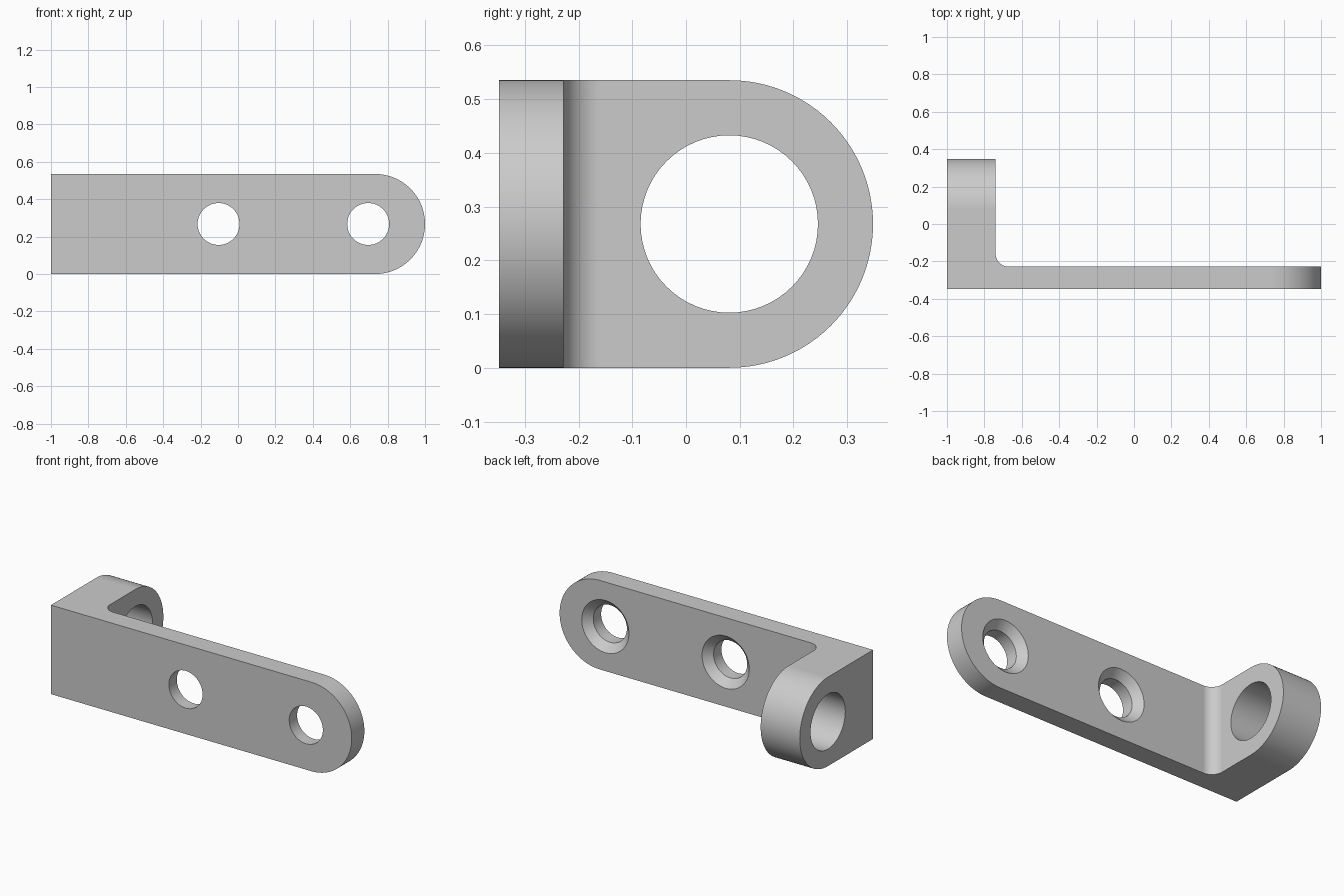
import bpy
import bmesh
from math import sin, cos, pi, radians
from mathutils import Vector

if "Cube" in bpy.data.objects:
    bpy.data.objects.remove(bpy.data.objects["Cube"])

H = 0.535            # bracket height
R = H / 2            # radius of the rounded ends
FRONT, BACK = -0.348, -0.228
EAR_X, EAR_Y = -0.74, 0.348
FILLET = 0.07

grey = bpy.data.materials.new("plain_grey")
grey.use_nodes = True
grey.diffuse_color = (0.6, 0.6, 0.6, 1)
grey.node_tree.nodes["Principled BSDF"].inputs["Base Color"].default_value = (0.6, 0.6, 0.6, 1)


def arc(cx, cy, r, start, end, steps=48):
    angles = [radians(start + (end - start) * i / steps) for i in range(steps + 1)]
    return [(cx + r * cos(a), cy + r * sin(a)) for a in angles]


def make_object(name, bm):
    bmesh.ops.recalc_face_normals(bm, faces=bm.faces)
    mesh = bpy.data.meshes.new(name)
    bm.to_mesh(mesh)
    bm.free()
    mesh.materials.append(grey)
    obj = bpy.data.objects.new(name, mesh)
    bpy.context.collection.objects.link(obj)
    return obj


def loft(name, sections, place):
    """Solid through matching 2D sections, each given as (points, depth)."""
    bm = bmesh.new()
    rings = [[bm.verts.new(place(u, v, d)) for u, v in pts] for pts, d in sections]
    for low, high in zip(rings, rings[1:]):
        n = len(low)
        for i in range(n):
            j = (i + 1) % n
            bm.faces.new((low[i], low[j], high[j], high[i]))
    bm.faces.new(rings[0])
    bm.faces.new(rings[-1])
    return make_object(name, bm)


def along_x(u, v, d): return Vector((d, u, v))
def along_y(u, v, d): return Vector((u, d, v))
def along_z(u, v, d): return Vector((u, v, d))


def combine(target, cutter, operation):
    cutter.hide_render = True
    mod = target.modifiers.new(operation.title(), 'BOOLEAN')
    mod.operation, mod.solver, mod.object = operation, 'EXACT', cutter
    bpy.ops.object.select_all(action='DESELECT')
    bpy.context.view_layer.objects.active = target
    target.select_set(True)
    bpy.ops.object.modifier_apply(modifier=mod.name)
    bpy.data.objects.remove(cutter)


# L-shaped body with an inner fillet
outline = [(-1, FRONT), (1, FRONT), (1, BACK)]
outline += arc(EAR_X + FILLET, BACK + FILLET, FILLET, 270, 180, 16)
outline += [(EAR_X, EAR_Y), (-1, EAR_Y)]
bracket = loft("bracket", [(outline, 0), (outline, H)], along_z)

# Rounded ends of the plate and of the ear
plate_end = [(-1.2, 0)] + arc(1 - R, R, R, -90, 90) + [(-1.2, H)]
combine(bracket, loft("plate_end_shape", [(plate_end, -1), (plate_end, 1)], along_y), 'INTERSECT')
ear_end = [(-1, 0)] + arc(EAR_Y - R, R, R, -90, 90) + [(-1, H)]
combine(bracket, loft("ear_end_shape", [(ear_end, -1.5), (ear_end, 1.5)], along_x), 'INTERSECT')


def circle(cx, cy, r):
    return arc(cx, cy, r, 0, 360, 64)[:-1]


# Screw holes, countersunk from the back
for x in (-0.104, 0.696):
    sections = [(circle(x, R, r), y) for r, y in
                ((0.112, FRONT - 0.1), (0.112, BACK - 0.045), (0.157, BACK), (0.167, BACK + 0.01))]
    combine(bracket, loft("screw_hole_cutter", sections, along_y), 'DIFFERENCE')

# Large bore through the ear
bore = circle(EAR_Y - R, R, 0.165)
combine(bracket, loft("bore_cutter", [(bore, -1.2), (bore, -0.6)], along_x), 'DIFFERENCE')

# Smooth curved walls, crisp edges
bpy.ops.object.shade_smooth_by_angle(angle=radians(25))
weighted = bracket.modifiers.new("Weighted Normals", 'WEIGHTED_NORMAL')
weighted.keep_sharp = True
